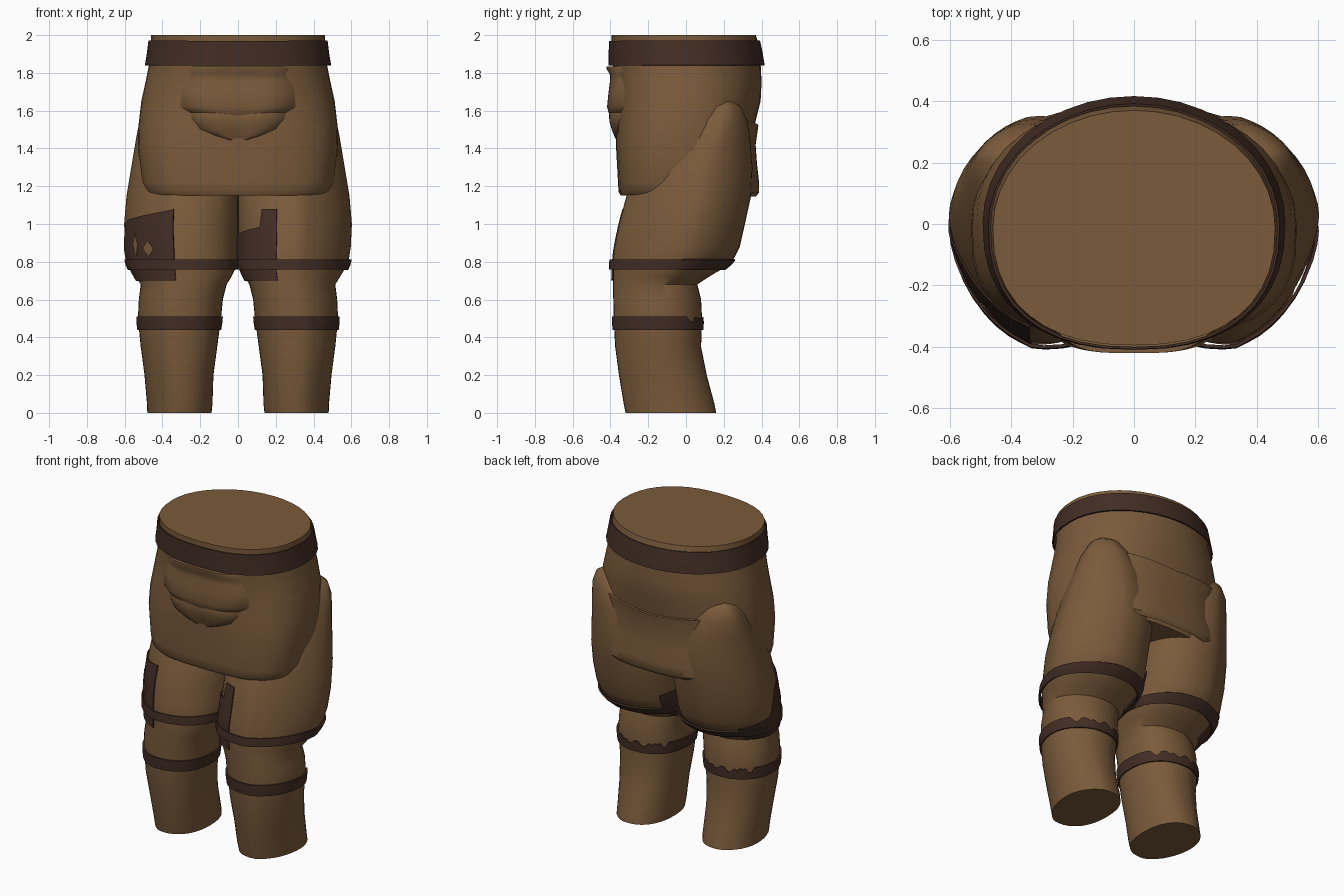
import bpy, bmesh, math

if "Cube" in bpy.data.objects:
    bpy.data.objects.remove(bpy.data.objects["Cube"])

TAU = 2 * math.pi


def material(name, rgb):
    m = bpy.data.materials.new(name)
    m.diffuse_color = (*rgb, 1)
    m.use_nodes = True
    m.node_tree.nodes["Principled BSDF"].inputs["Base Color"].default_value = m.diffuse_color
    return m


CLOTH = material("brown cloth", (0.195, 0.104, 0.044))
LEATHER = material("dark leather", (0.056, 0.027, 0.018))

# Cross-sections: z, x min, x max, y min, y max
TORSO = [(1.15, -.475, .475, -.345, .33), (1.17, -.495, .495, -.357, .335), (1.22, -.51, .51, -.36, .34),
         (1.40, -.53, .53, -.370, .352), (1.52, -.527, .527, -.37, .362), (1.65, -.512, .512, -.365, .395),
         (1.75, -.49, .49, -.375, .40), (1.85, -.47, .47, -.39, .395), (1.95, -.462, .462, -.395, .385),
         (2.0, -.46, .46, -.395, .37)]
LEG = [(0, .14, .48, -.32, .16), (.05, .135, .482, -.33, .15), (.2, .13, .495, -.355, .11),
       (.35, .11, .515, -.375, .08), (.5, .09, .53, -.383, .085), (.6, .08, .525, -.385, .08),
       (.68, .06, .515, -.387, .06), (.72, .035, .54, -.387, .12), (.77, .01, .57, -.388, .205),
       (.82, 0, .588, -.388, .255), (.88, 0, .597, -.38, .285), (1.0, 0, .603, -.355, .312),
       (1.15, .0, .59, -.315, .345), (1.3, .05, .565, -.25, .352), (1.45, .12, .54, -.13, .34),
       (1.55, .2, .52, -.04, .325), (1.62, .28, .488, .04, .29), (1.65, .33, .44, .09, .25)]
LEG_L = [(z, -x1, -x0, y0, y1) for z, x0, x1, y0, y1 in LEG]


def point(rings, z, a, off=0.0):
    """Point on a lofted body at height z and angle a, pushed out by off."""
    z = min(max(z, rings[0][0]), rings[-1][0])
    for lo, hi in zip(rings, rings[1:]):
        if z <= hi[0]:
            break
    t = (z - lo[0]) / (hi[0] - lo[0])
    x0, x1, y0, y1 = [p + (q - p) * t for p, q in zip(lo[1:], hi[1:])]
    c, s = math.cos(a), math.sin(a)
    outer = 0
    if rings is TORSO:      # squarer towards the front hem
        k = min(max((1.85 - z) / .65, 0), 1)
        n = 2.35 + .75 * k if s < 0 else 2.0 + .4 * k
    else:                   # leg is cut away on its outer front corner
        k = .55 + .45 * min(max((z - .6) / .25, 0), 1)
        outer = max(0, c if rings is LEG else -c) * k
        n = 2.25 - (.68 if s < 0 else .42) * min(outer * 4, 1) * k
    px = math.copysign(abs(c) ** (2 / n), c)
    py = math.copysign(abs(s) ** (2 / n), s)
    return ((x0 + x1) / 2 + px * ((x1 - x0) / 2 + off),
            (y0 + y1) / 2 + py * ((y1 - y0) / 2 + off) + .05 * outer * (1 - abs(s)), z)


def finish(name, bm, mat, angle=40, thick=0):
    bmesh.ops.recalc_face_normals(bm, faces=bm.faces)
    me = bpy.data.meshes.new(name)
    bm.to_mesh(me)
    bm.free()
    me.materials.append(mat)
    ob = bpy.data.objects.new(name, me)
    bpy.context.collection.objects.link(ob)
    bpy.ops.object.select_all(action='DESELECT')
    bpy.context.view_layer.objects.active = ob
    ob.select_set(True)
    if thick:
        mod = ob.modifiers.new("thickness", "SOLIDIFY")
        mod.thickness = thick
        mod.offset = 0
        bpy.ops.object.modifier_apply(modifier=mod.name)
    bpy.ops.object.shade_smooth_by_angle(angle=math.radians(angle))
    return ob


def skin(bm, rows, closed):
    """Join rows of points with quads."""
    vs = [[bm.verts.new(p) for p in r] for r in rows]
    m = len(vs[0])
    for a, b in zip(vs, vs[1:]):
        for i in range(m if closed else m - 1):
            j = (i + 1) % m
            bm.faces.new((a[i], a[j], b[j], b[i]))
    return vs


def body(name, rings, seg=40):
    bm = bmesh.new()
    vs = skin(bm, [[point(rings, r[0], TAU * i / seg) for i in range(seg)] for r in rings], True)
    bm.faces.new(vs[0])
    bm.faces.new(vs[-1])
    return finish(name, bm, CLOTH)


def band(name, rings, mat, levels, thick, a0=0.0, a1=TAU, seg=40):
    """Strip over a body; each level is (height or height function, offset)."""
    closed = abs(a1 - a0 - TAU) < 1e-6
    count = seg if closed else seg + 1
    rows = []
    for z, off in levels:
        row = []
        for i in range(count):
            u = i / seg
            row.append(point(rings, z(u) if callable(z) else z, a0 + (a1 - a0) * u, off))
        rows.append(row)
    bm = bmesh.new()
    skin(bm, rows, closed)
    return finish(name, bm, mat, thick=thick)


# Trunk and legs
body("trunk", TORSO)
body("right_leg", LEG)
body("left_leg", LEG_L)

# Waist belt, flared towards its lower edge
band("waist_belt", TORSO, LEATHER, [(1.84, .017), (1.90, .013), (1.97, .009)], .008)


# Leg straps; the shin straps are ragged along the top at the back
def ragged(u):
    return .51 - (.035 * abs(math.sin(u * 61) * math.sin(u * 37)) if .1 < u < .4 else 0)


for side, rings in (("right", LEG), ("left", LEG_L)):
    band(side + "_thigh_strap", rings, LEATHER, [(.76, .016), (.785, .015), (.812, .012)], .01)
    band(side + "_shin_strap", rings, LEATHER, [(.44, .004), (.475, .005), (ragged, .004)], .01, seg=80)


# Torn leather patches wrapping one side of each thigh
def left_top(u):
    if u < .48:
        return 1.08 - .06 * u / .48
    return max(1.02 - 1.2 * (u - .48), .89 - .12 * (u - .48))


def right_top(u):
    return 1.08 if u < .15 else 1.0 - .04 * min(u / .4, 1) - .1 * max(0, u - .4)


for name, rings, top, a0, a1 in (("left_thigh_patch", LEG_L, left_top, -1.74, -3.95),
                                 ("right_thigh_patch", LEG, right_top, -1.84, -3.85)):
    levels = [(.70, .010), (.74, .008), (.78, .007)]
    levels += [(lambda u, k=k, top=top: .78 + (top(u) - .78) * k, .006) for k in (.2, .4, .7, 1)]
    band(name, rings, LEATHER, levels, .006, a0, a1, 36)

# Tears in the left patch that show the cloth
for i, (a, z, w, h) in enumerate(((-2.27, .87, .10, .04), (-2.55, .89, .06, .06))):
    band("patch_tear_%d" % (i + 1), LEG_L, CLOTH,
         [(lambda u, a=a, z=z, h=h, s=s: z + s * h * (1 - abs(2 * u - 1)), .012) for s in (-1, 0, 1)],
         .003, a - w, a + w, 8)

# Seat flap at the back, open along its top edge
dip = lambda u: 1.52 + .035 * abs(2 * u - 1)
band("seat_flap", TORSO, CLOTH,
     [(1.15, .035), (1.17, .046), (1.22, .040), (1.32, .022), (1.42, .008), (dip, .014)],
     .014, math.radians(44), math.radians(136), 24)


# Front pouch: lower pocket under a folded top flap
def pouch(name, rows, lobes):
    bm = bmesh.new()
    grid = []
    for z, half, y in rows:
        row = []
        for i in range(25):
            u = i / 12 - 1
            bulge = 1 - abs(u) ** 4
            crease = lobes * .008 * math.exp(-(u * 4) ** 2)
            yy = -.325 + (y + .325) * bulge + crease
            row.append((u * half, yy, z + lobes * .02 * abs(u) ** 2))
        grid.append(row)
    vs = skin(bm, grid, False)
    # closed back inside the trunk
    for edge in (vs[0], vs[-1]):
        inner = [bm.verts.new((v.co.x, -.28, v.co.z)) for v in edge]
        for i in range(24):
            bm.faces.new((edge[i], edge[i + 1], inner[i + 1], inner[i]))
    return finish(name, bm, CLOTH, 60)


pouch("pouch_pocket", [(1.44, .10, -.37), (1.46, .18, -.38), (1.49, .24, -.393), (1.54, .265, -.408),
                       (1.58, .27, -.41), (1.63, .25, -.395)], 1)
pouch("pouch_flap", [(1.56, .16, -.395), (1.59, .27, -.41), (1.62, .305, -.418), (1.70, .30, -.41),
                     (1.76, .28, -.402), (1.79, .27, -.402), (1.82, .28, -.42), (1.835, .27, -.42)], 0)
